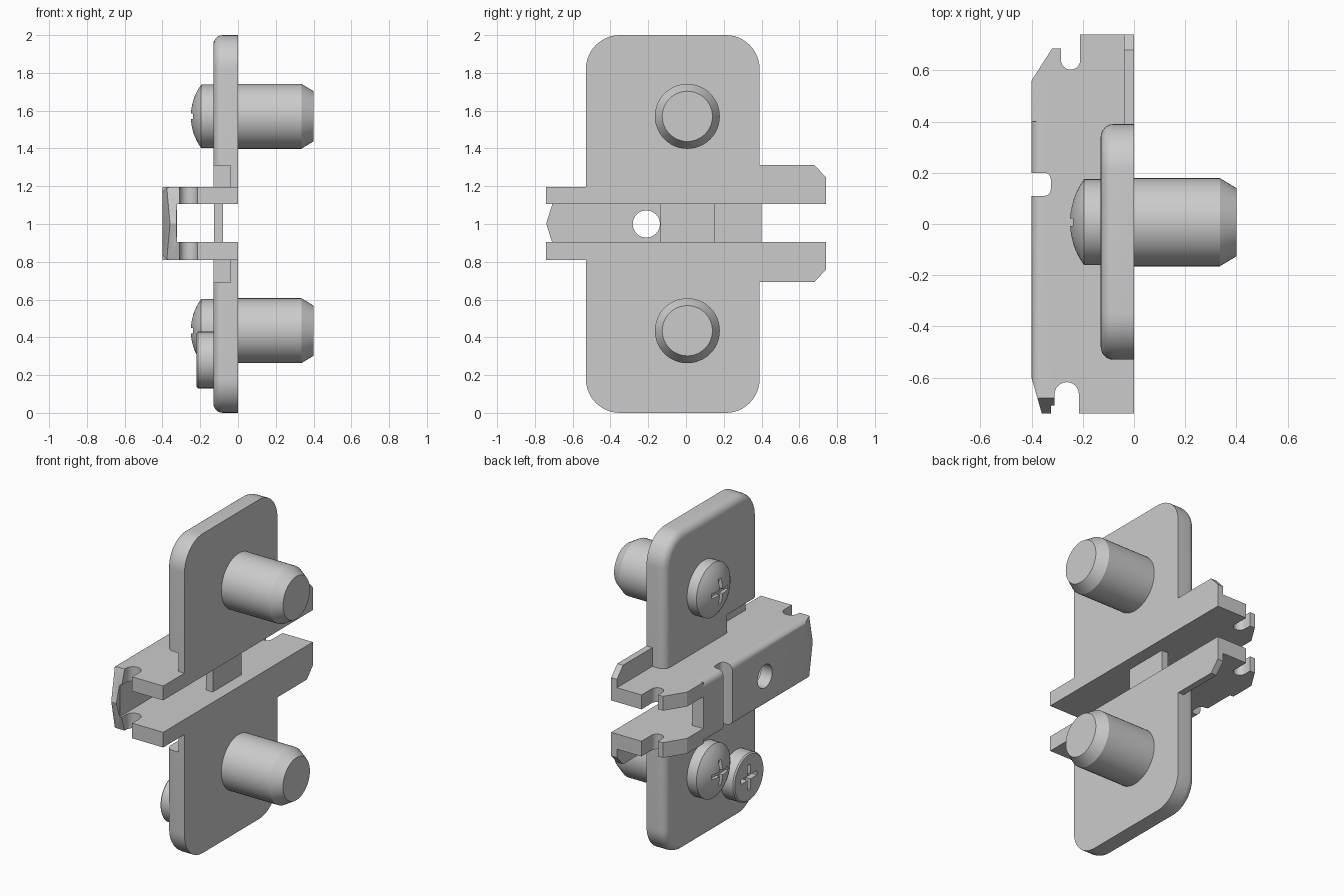
import bpy, bmesh
from math import sin, cos, pi, radians

if "Cube" in bpy.data.objects:
    bpy.data.objects.remove(bpy.data.objects["Cube"])


def finish(name, bm):
    bmesh.ops.recalc_face_normals(bm, faces=bm.faces[:])
    me = bpy.data.meshes.new(name)
    bm.to_mesh(me)
    bm.free()
    ob = bpy.data.objects.new(name, me)
    bpy.context.collection.objects.link(ob)
    return ob


def loft(name, rings):
    bm = bmesh.new()
    loops = [[bm.verts.new(p) for p in ring] for ring in rings]
    n = len(loops[0])
    for a, b in zip(loops, loops[1:]):
        for i in range(n):
            j = (i + 1) % n
            bm.faces.new((a[i], a[j], b[j], b[i]))
    bm.faces.new(loops[0])
    bm.faces.new(loops[-1])
    return finish(name, bm)


def prism(name, axis, pts, lo, hi):
    """Extrude a flat outline along the x, y or z axis."""
    put = {'x': lambda a, b, t: (t, a, b),
           'y': lambda a, b, t: (a, t, b),
           'z': lambda a, b, t: (a, b, t)}[axis]
    return loft(name, [[put(a, b, t) for a, b in pts] for t in (lo, hi)])


def box(name, x, y, z):
    return prism(name, 'z', [(x[0], y[0]), (x[1], y[0]), (x[1], y[1]), (x[0], y[1])], *z)


def arc(cx, cy, r, a0, a1, n=12):
    return [(cx + r * cos(radians(a0 + (a1 - a0) * i / n)),
             cy + r * sin(radians(a0 + (a1 - a0) * i / n))) for i in range(n + 1)]


def circle(cx, cy, r, n=48):
    return arc(cx, cy, r, 0, 360, n)[:-1]


def lathe(name, profile, y, z):
    """Round part about an axis parallel to x; profile is (x, radius)."""
    return loft(name, [[(x, a, b) for a, b in circle(y, z, r)] for x, r in profile])


def cut(ob, *cutters):
    for c in cutters:
        c.hide_render = True
        m = ob.modifiers.new("cut", 'BOOLEAN')
        m.object, m.operation, m.solver = c, 'DIFFERENCE', 'EXACT'
        bpy.context.view_layer.objects.active = ob
        bpy.ops.object.modifier_apply(modifier=m.name)
        bpy.data.objects.remove(c, do_unlink=True)


def smooth(ob):
    bpy.ops.object.select_all(action='DESELECT')
    ob.select_set(True)
    bpy.context.view_layer.objects.active = ob
    bpy.ops.object.shade_smooth_by_angle(angle=radians(30))


def rounded_rect(y0, y1, z0, z1, r):
    return (arc(y1 - r, z1 - r, r, 0, 90) + arc(y0 + r, z1 - r, r, 90, 180)
            + arc(y0 + r, z0 + r, r, 180, 270) + arc(y1 - r, z0 + r, r, 270, 360))


# mounting plate with a rounded outer rim
steps = [(0, 0)] + [(-0.08 - 0.05 * sin(i * pi / 12), 0.05 * (1 - cos(i * pi / 12)))
                    for i in range(7)]
plate = loft("mounting_plate", [
    [(x, y, z) for y, z in rounded_rect(-0.53 + d, 0.39 - d, d, 2 - d, 0.18 - d)]
    for x, d in steps])
cut(plate, box("c", (-0.3, 0.1), (-1, 1), (0.85, 1.15)),
    box("c", (-0.3, -0.04), (-1, -0.22), (0.69, 1.31)))
smooth(plate)

# U-shaped channel: side outline, then hollowed and trimmed
outline = ([(-0.4, 0.56), (-0.32, 0.685), (-0.285, 0.685)]
           + arc(-0.2475, 0.64, 0.0375, 180, 360)
           + [(-0.21, 0.74), (0, 0.74), (0, -0.74), (-0.215, -0.74)]
           + arc(-0.2625, -0.665, 0.0475, 0, 180)
           + [(-0.31, -0.71), (-0.325, -0.71), (-0.325, -0.74), (-0.36, -0.74), (-0.4, -0.6)])
channel = prism("channel_rail", 'z', outline, 0.81, 1.195)
slot = ([(-0.5, 0.11)] + arc(-0.35, 0.135, 0.025, 270, 360, 6)
        + arc(-0.35, 0.175, 0.025, 0, 90, 6) + [(-0.5, 0.2)])
cut(channel,
    box("c", (-0.322, 0.1), (-1, 1), (0.905, 1.105)),
    box("c", (-0.5, -0.3), (0.4, 1), (0.905, 1.105)),
    prism("c", 'z', slot, 0.7, 1.3),
    prism("c", 'x', circle(-0.21, 1.0, 0.072), -0.5, -0.2))
mid = 1.0025
for s in (1, -1):
    edge = mid + s * 0.1925
    corner = [(x, edge + s * (z - 0.04)) for x, z in arc(-0.36, 0, 0.04, 90, 180, 8)]
    corner += [(-0.45, edge - s * 0.04), (-0.45, edge + s * 0.05), (-0.36, edge + s * 0.05)]
    tip = [(-0.74, mid), (-0.665, mid + s * 0.24), (-0.85, mid + s * 0.24), (-0.85, mid)]
    cut(channel, prism("c", 'y', corner, -0.9, 0.4), prism("c", 'x', tip, -0.5, -0.3))
smooth(channel)

# cross bar tying the channel walls
box("cross_bar", (-0.127, -0.08), (-0.135, 0.15), (0.9, 1.11))

# thin side tabs beside the channel
for s, name in ((1, "upper_tab"), (-1, "lower_tab")):
    pts = [(0.385, 0.15), (0.74, 0.15), (0.74, 0.245), (0.68, 0.31), (0.385, 0.31)]
    prism(name, 'x', [(y, mid + s * z) for y, z in pts], -0.04, 0)


def cross_cut(ob, y, z, x):
    for a, b in ((0.08, 0.014), (0.014, 0.08)):
        cut(ob, box("c", (-0.4, x), (y - a, y + a), (z - b, z + b)))
    smooth(ob)


# fixing screws with domed heads and tapered dowels
R = 0.283
dome = [(-0.195 + 0.228 - R * cos(i * 0.636 / 8), R * sin(i * 0.636 / 8)) for i in range(1, 9)]
for z, name in ((1.57, "upper"), (0.435, "lower")):
    head = lathe(name + "_screw_head", dome + [(-0.195, 0.168), (-0.12, 0.168)], 0.007, z)
    cross_cut(head, 0.007, z, -0.225)
    smooth(lathe(name + "_dowel", [(-0.01, 0.172), (0.335, 0.172), (0.4, 0.133)], 0.007, z))

# flat adjusting screw
flat = lathe("adjusting_screw", [(-0.22, 0.142), (-0.212, 0.15), (-0.12, 0.15)], -0.31, 0.28)
cross_cut(flat, -0.31, 0.28, -0.185)
